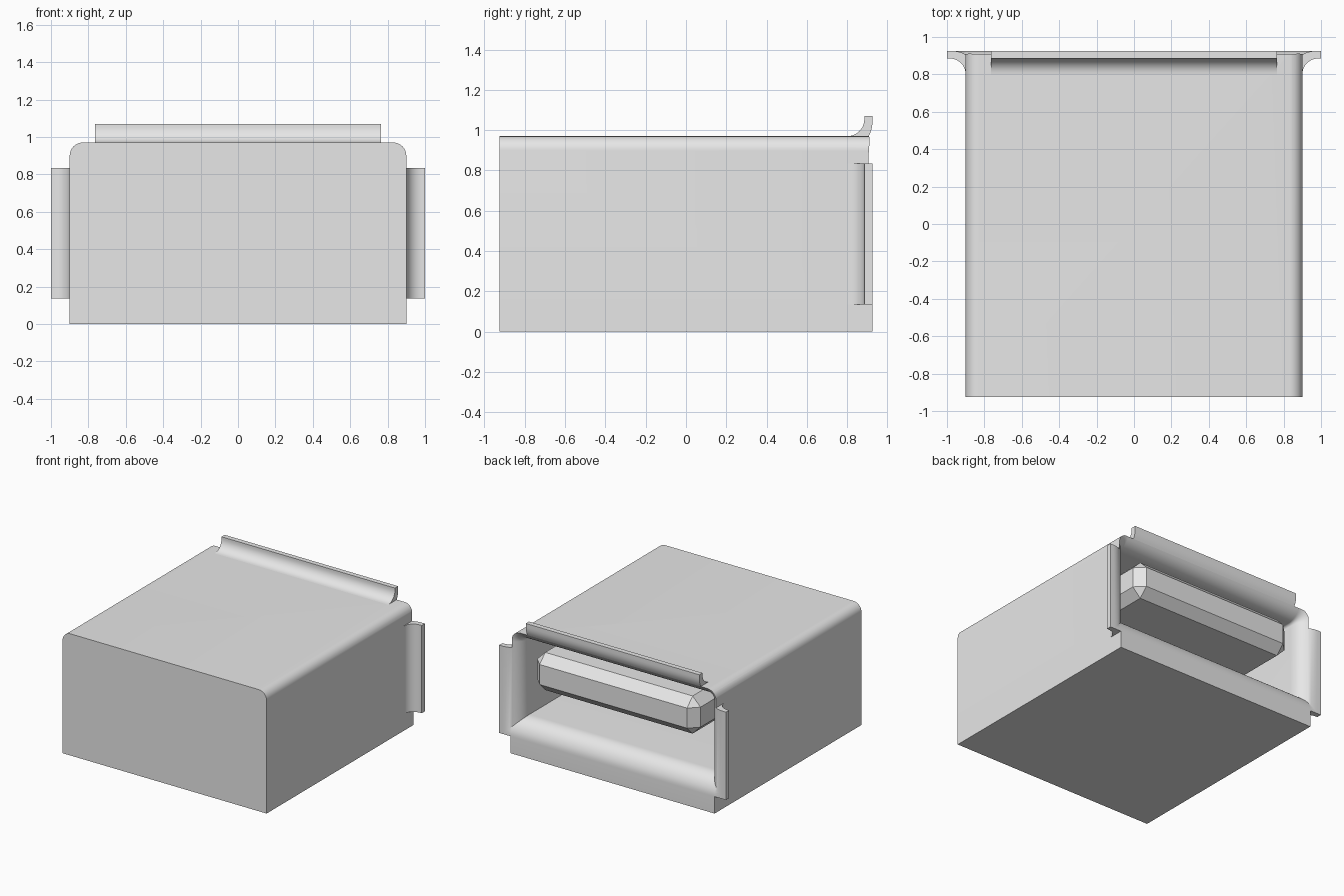
import bpy, bmesh
from math import sin, cos, pi, radians

old = bpy.data.objects.get("Cube")
if old:
    bpy.data.objects.remove(old, do_unlink=True)

grey = bpy.data.materials.new("light_grey")
grey.use_nodes = True
grey.diffuse_color = (0.8, 0.8, 0.8, 1)
grey.node_tree.nodes["Principled BSDF"].inputs["Base Color"].default_value = (0.8, 0.8, 0.8, 1)

HALF_W, BACK, TOP = 0.9, 0.925, 0.97     # outer shell
IN_W, FLOOR, CEIL = 0.83, 0.275, 0.9     # inner cavity
FLARE = 0.14                             # radius of the flared mouth


def loft(name, rings):
    """Skin a list of equal-length point rings and cap both ends."""
    bm = bmesh.new()
    loops = [[bm.verts.new(p) for p in ring] for ring in rings]
    for a, b in zip(loops, loops[1:]):
        for i in range(len(a)):
            j = (i + 1) % len(a)
            bm.faces.new((a[i], a[j], b[j], b[i]))
    bm.faces.new(loops[0])
    bm.faces.new(loops[-1])
    bmesh.ops.recalc_face_normals(bm, faces=bm.faces)
    mesh = bpy.data.meshes.new(name)
    bm.to_mesh(mesh)
    bm.free()
    mesh.materials.append(grey)
    obj = bpy.data.objects.new(name, mesh)
    bpy.context.collection.objects.link(obj)
    return obj


def activate(obj):
    bpy.ops.object.select_all(action="DESELECT")
    obj.select_set(True)
    bpy.context.view_layer.objects.active = obj


def arch(y, half, bottom, top, radius, steps=8):
    """Ring at depth y: square lower corners, round upper corners."""
    ring = [(-half, y, bottom), (half, y, bottom)]
    for side, start in ((1, 0), (-1, pi / 2)):
        for i in range(steps + 1):
            t = start + pi / 2 * i / steps
            ring.append((side * (half - radius) + radius * cos(t), y,
                         top - radius + radius * sin(t)))
    return ring


def lip_profile(steps=10):
    """Flange section as (distance out from the wall, y)."""
    r = 0.085
    pts = [(r - r * cos(pi / 2 * i / steps), 0.8 + r * sin(pi / 2 * i / steps))
           for i in range(steps + 1)]
    return pts + [(0.1, 0.885), (0.1, BACK), (0, BACK)]


# Shell and its three outward flanges
shell = loft("shell", [arch(y, HALF_W, 0, TOP, 0.07) for y in (-BACK, BACK)])
lip = lip_profile()
parts = [shell, loft("top_flange", [[(x, y, TOP + d) for d, y in lip] for x in (-0.765, 0.765)])]
for side, label in ((1, "left"), (-1, "right")):
    parts.append(loft(label + "_flange",
                      [[(side * (HALF_W + d), y, z) for d, y in lip] for z in (0.135, 0.835)]))

# Cavity with a flared mouth, cut from shell and flanges alike
stations = [(-0.85, 0)]
for i in range(13):
    t = pi / 2 * i / 12
    stations.append((BACK - FLARE + FLARE * sin(t), FLARE * (1 - cos(t))))
stations.append((1.1, FLARE))
cutter = loft("cavity_cutter", [arch(y, IN_W + o, FLOOR - o, CEIL + o, 0.02 + o)
                                for y, o in stations])
cutter.hide_render = True
for obj in parts:
    activate(obj)
    cut = obj.modifiers.new("cavity", "BOOLEAN")
    cut.operation = "DIFFERENCE"
    cut.solver = "EXACT"
    cut.object = cutter
    bpy.ops.object.modifier_apply(modifier=cut.name)
    bpy.ops.object.shade_smooth_by_angle(angle=radians(30))
bpy.data.objects.remove(cutter, do_unlink=True)

# Chamfered tongue inside the cavity
tongue = loft("tongue", [[(-0.72, y, 0.54), (0.72, y, 0.54), (0.72, y, 0.84), (-0.72, y, 0.84)]
                         for y in (-0.9, 0.915)])
activate(tongue)
bevel = tongue.modifiers.new("chamfer", "BEVEL")
bevel.width = 0.07
bevel.segments = 1
bpy.ops.object.modifier_apply(modifier=bevel.name)
